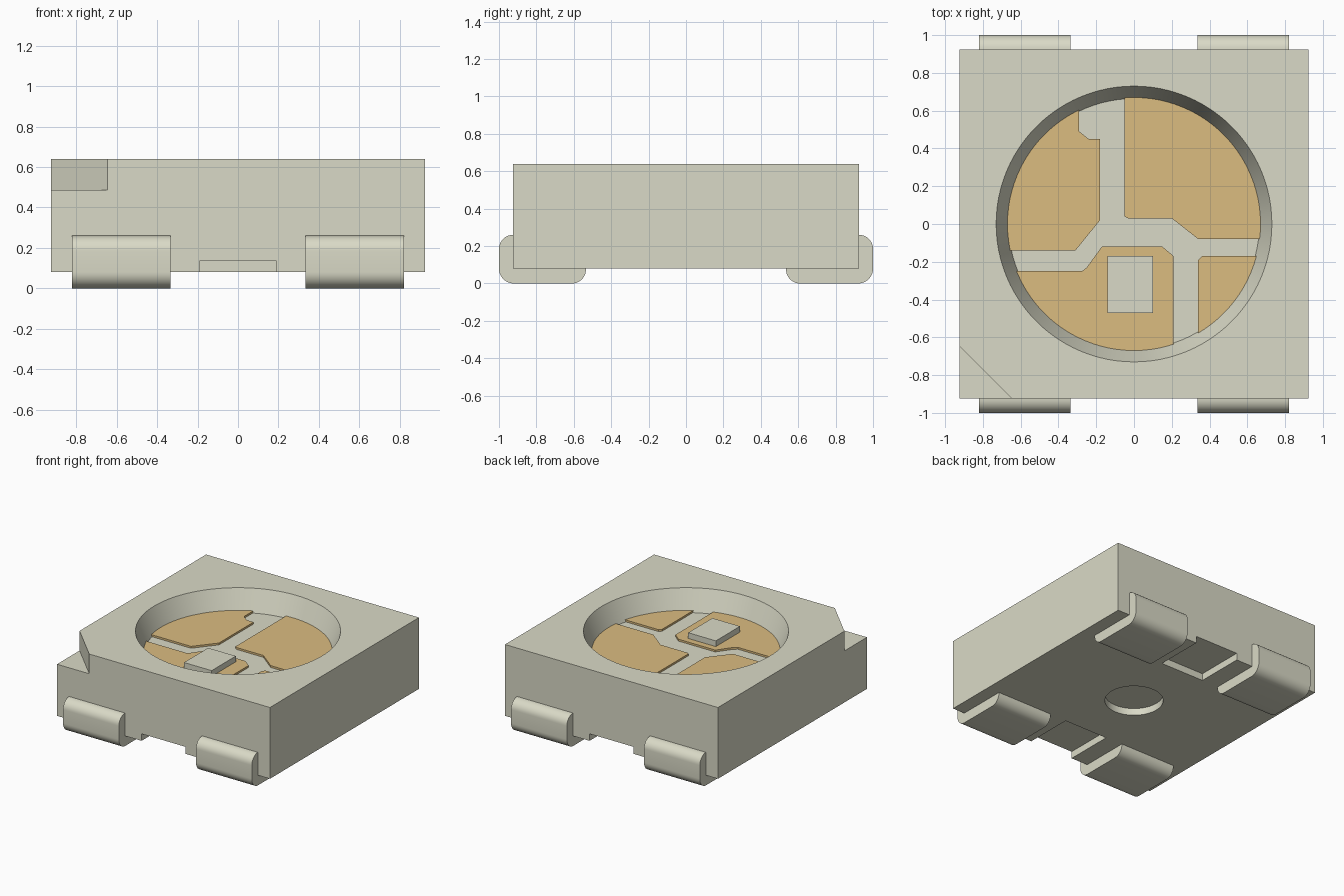
import bpy, bmesh, math
from mathutils import Vector

cube = bpy.data.objects.get("Cube")
if cube:
    bpy.data.objects.remove(cube, do_unlink=True)


def material(name, srgb):
    lin = [((c / 255 + 0.055) / 1.055) ** 2.4 for c in srgb] + [1.0]
    m = bpy.data.materials.new(name)
    m.use_nodes = True
    m.diffuse_color = lin
    m.node_tree.nodes["Principled BSDF"].inputs["Base Color"].default_value = lin
    return m


CREAM = material("cream white", (218, 218, 199))
GOLD = material("pale gold", (219, 188, 128))


def finish(name, bm, mat, smooth=False):
    bmesh.ops.recalc_face_normals(bm, faces=bm.faces)
    mesh = bpy.data.meshes.new(name)
    bm.to_mesh(mesh)
    bm.free()
    mesh.materials.append(mat)
    ob = bpy.data.objects.new(name, mesh)
    bpy.context.collection.objects.link(ob)
    if smooth:
        smooth_sharp(ob)
    return ob


def smooth_sharp(ob):
    bpy.ops.object.select_all(action='DESELECT')
    ob.select_set(True)
    bpy.context.view_layer.objects.active = ob
    bpy.ops.object.shade_smooth_by_angle(angle=math.radians(30))


def prism(name, outline, offset, mat, smooth=False):
    """Extrude a closed 3D outline along an offset."""
    bm = bmesh.new()
    face = bm.faces.new([bm.verts.new(p) for p in outline])
    ext = bmesh.ops.extrude_face_region(bm, geom=[face])["geom"]
    bmesh.ops.translate(bm, vec=offset,
                        verts=[v for v in ext if isinstance(v, bmesh.types.BMVert)])
    return finish(name, bm, mat, smooth)


def box(name, x0, x1, y0, y1, z0, z1, mat):
    return prism(name, [(x0, y0, z0), (x1, y0, z0), (x1, y1, z0), (x0, y1, z0)],
                 (0, 0, z1 - z0), mat)


def frustum(name, r0, r1, z0, z1, mat, segments=96):
    bm = bmesh.new()
    bmesh.ops.create_cone(bm, cap_ends=True, segments=segments,
                          radius1=r0, radius2=r1, depth=z1 - z0)
    bmesh.ops.translate(bm, verts=bm.verts, vec=(0, 0, (z0 + z1) / 2))
    return finish(name, bm, mat)


# Main dimensions
HALF, BOTTOM, TOP = 0.925, 0.08, 0.64
FLOOR, PAD_TOP, R_FLOOR, R_TOP = 0.475, 0.49, 0.67, 0.73
RECESS, NOTCH, NOTCH_Z = 0.135, 0.28, 0.485

# Housing block with reflector cup, corner notch, underside slots and round recess
body = box("housing", -HALF, HALF, -HALF, HALF, BOTTOM, TOP, CREAM)
slope = (R_TOP - R_FLOOR) / (TOP - PAD_TOP)
e = HALF + 0.1
cutters = [
    frustum("cup_cutter", R_TOP - slope * (TOP - FLOOR), R_TOP + slope * 0.1,
            FLOOR, TOP + 0.1, CREAM),
    prism("notch_cutter",
          [(-e, -e, NOTCH_Z), (2 * -HALF + NOTCH + e, -e, NOTCH_Z),
           (-e, 2 * -HALF + NOTCH + e, NOTCH_Z)], (0, 0, 0.4), CREAM),
    frustum("recess_cutter", 0.21, 0.21, -0.1, RECESS, CREAM, 64),
    box("front_slot_cutter", -0.19, 0.19, -e, -0.54, -0.1, RECESS, CREAM),
    box("back_slot_cutter", -0.19, 0.19, 0.54, e, -0.1, RECESS, CREAM),
]
for c in cutters:
    mod = body.modifiers.new(c.name, 'BOOLEAN')
    mod.operation, mod.solver, mod.object = 'DIFFERENCE', 'EXACT', c
    bpy.ops.object.select_all(action='DESELECT')
    bpy.context.view_layer.objects.active = body
    body.select_set(True)
    bpy.ops.object.modifier_apply(modifier=mod.name)
    bpy.data.objects.remove(c, do_unlink=True)
smooth_sharp(body)


# Gold contact pads: an inner edge path closed by an arc of the cup wall
def pad(name, path):
    def rim(p, inner):
        return math.atan2(p[1], p[0])
    a_end = math.atan2(path[-1][1], path[-1][0])
    a_start = math.atan2(path[0][1], path[0][0])
    sweep = (a_start - a_end + math.pi) % (2 * math.pi) - math.pi
    arc = [(R_FLOOR * math.cos(a_end + sweep * i / 32),
            R_FLOOR * math.sin(a_end + sweep * i / 32)) for i in range(33)]
    prism(name, [(x, y, FLOOR - 0.005) for x, y in path[1:-1] + arc],
          (0, 0, PAD_TOP - FLOOR + 0.005), GOLD)


pad("left_pad", [(-0.29, 0.604), (-0.29, 0.49), (-0.24, 0.45), (-0.18, 0.45),
                 (-0.18, 0.02), (-0.31, -0.14), (-0.655, -0.14)])
pad("back_right_pad", [(-0.05, 0.668), (-0.05, 0.04), (-0.03, 0.03), (0.20, 0.03),
                       (0.34, -0.08), (0.665, -0.08)])
pad("front_pad", [(-0.622, -0.25), (-0.275, -0.25), (-0.25, -0.23), (-0.17, -0.12),
                  (0.15, -0.12), (0.21, -0.17), (0.21, -0.636)])
pad("front_right_pad", [(0.648, -0.17), (0.36, -0.17), (0.34, -0.19), (0.34, -0.577)])

# Chip on the front pad
box("chip", -0.14, 0.10, -0.47, -0.17, PAD_TOP - 0.005, 0.535, CREAM)


# Bent leads: rounded L profile wrapped under the housing
def corner(cy, cz, r, start):
    return [(cy + r * math.cos(math.radians(start + 90 * i / 10)),
             cz + r * math.sin(math.radians(start + 90 * i / 10))) for i in range(11)]


profile = ([(0.535, BOTTOM)] + corner(0.61, 0.075, 0.075, 180)
           + corner(0.92, 0.08, 0.08, 270) + corner(0.925, 0.185, 0.075, 0)
           + [(HALF, BOTTOM)])
for side, s in (("front", -1), ("back", 1)):
    for hand, x0 in (("right", -0.82), ("left", 0.335)):
        prism(f"{side}_{hand}_lead", [(x0, s * y, z) for y, z in profile],
              (0.485, 0, 0), CREAM, smooth=True)
